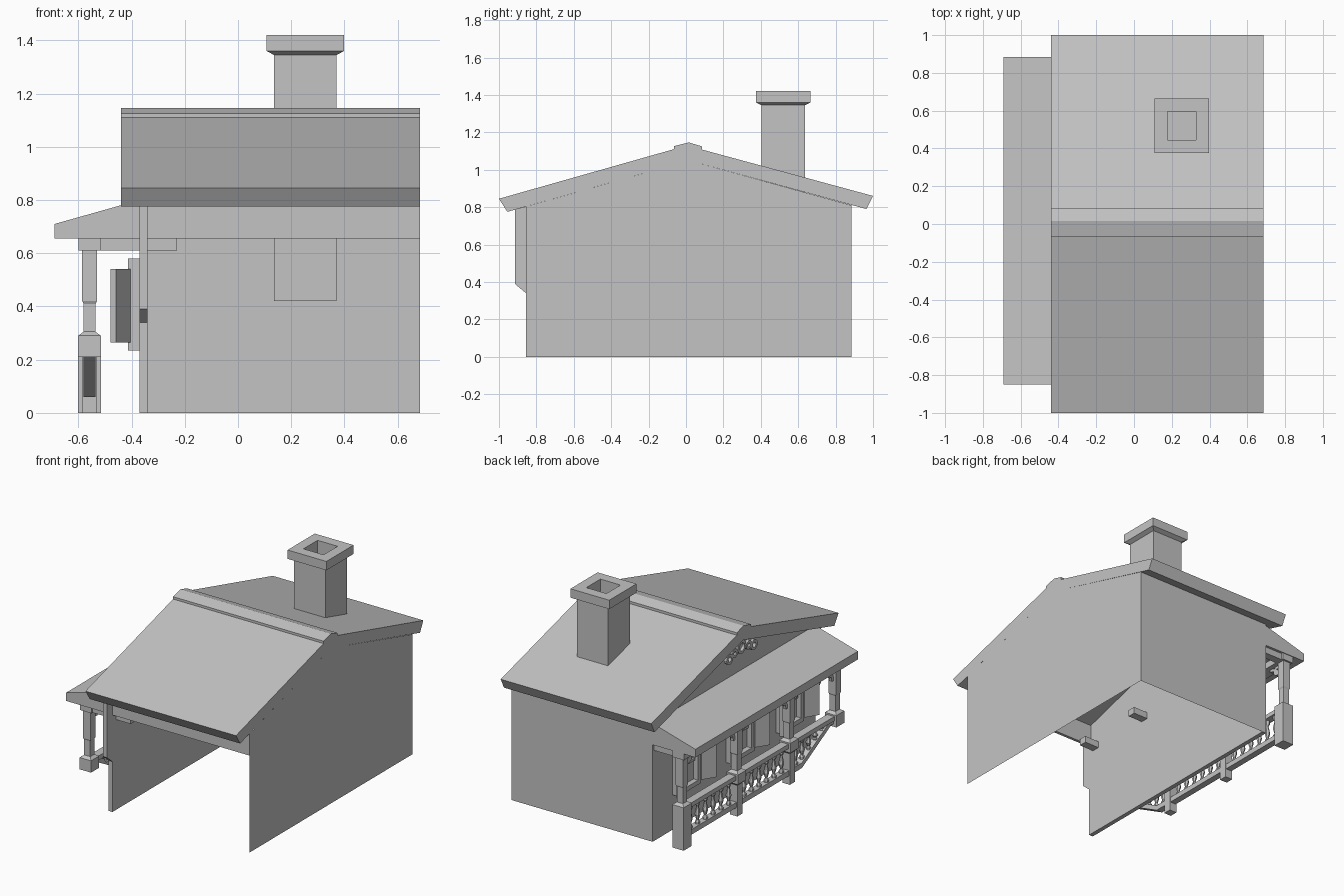
import bpy, bmesh, math
from mathutils import Matrix, Vector

cube = bpy.data.objects.get("Cube")
if cube:
    bpy.data.objects.remove(cube, do_unlink=True)

grey = bpy.data.materials.new("plain_grey")
grey.use_nodes = True
grey.diffuse_color = (0.55, 0.55, 0.55, 1)
grey.node_tree.nodes["Principled BSDF"].inputs["Base Color"].default_value = (0.55, 0.55, 0.55, 1)


def finish(name, bm):
    mesh = bpy.data.meshes.new(name)
    bm.to_mesh(mesh)
    bm.free()
    mesh.materials.append(grey)
    obj = bpy.data.objects.new(name, mesh)
    bpy.context.collection.objects.link(obj)
    return obj


def prism(name, pts, axis, a, b=None):
    """Extrude a flat outline along x or y; with no second end it stays a sheet."""
    bm = bmesh.new()
    place = (lambda p, d: (d, p[0], p[1])) if axis == "x" else (lambda p, d: (p[0], d, p[1]))
    face = bm.faces.new([bm.verts.new(place(p, a)) for p in pts])
    if b is not None:
        new = bmesh.ops.extrude_face_region(bm, geom=[face])["geom"]
        move = Vector(place((0, 0), b - a))
        bmesh.ops.translate(bm, vec=move, verts=[v for v in new if isinstance(v, bmesh.types.BMVert)])
        bmesh.ops.recalc_face_normals(bm, faces=bm.faces)
    return finish(name, bm)


def box(name, x, y, z):
    return prism(name, [(x[0], z[0]), (x[1], z[0]), (x[1], z[1]), (x[0], z[1])], "y", *y)


def stack(name, cx, cy, rings, sides=4):
    """Loft regular rings given as (half width, height)."""
    bm = bmesh.new()
    loops = []
    for r, z in rings:
        rad = r / math.cos(math.pi / sides)
        angles = [(k + 0.5) * math.tau / sides for k in range(sides)]
        loops.append([bm.verts.new((cx + rad * math.cos(t), cy + rad * math.sin(t), z)) for t in angles])
    bm.faces.new(loops[0][::-1])
    bm.faces.new(loops[-1])
    for lo, hi in zip(loops, loops[1:]):
        for k in range(sides):
            j = (k + 1) % sides
            bm.faces.new((lo[k], lo[j], hi[j], hi[k]))
    return finish(name, bm)


def arc(name, cy, cz, r, width, start, end, x, steps=10):
    """Flat curved band standing in the yz plane."""
    angles = [math.radians(start + (end - start) * k / steps) for k in range(steps + 1)]
    pts = [(cy + r * math.cos(t), cz + r * math.sin(t)) for t in angles]
    pts += [(cy + (r - width) * math.cos(t), cz + (r - width) * math.sin(t)) for t in reversed(angles)]
    return prism(name, pts, "x", *x)


# Main roof with ridge cap
prism("main_roof", [(-1, 0.845), (-0.955, 0.775), (0.015, 1.05), (0.965, 0.79), (1, 0.86),
                    (0.085, 1.108), (0.015, 1.125), (-0.065, 1.11)], "x", -0.44, 0.685)
prism("ridge_cap", [(-0.065, 1.108), (-0.065, 1.126), (0.015, 1.146), (0.085, 1.125),
                    (0.085, 1.106), (0.015, 1.12)], "x", -0.44, 0.685)

# Walls, open at the front and below
prism("left_wall", [(-0.855, 0), (0.885, 0), (0.885, 0.81), (0.015, 1.05), (-0.855, 0.803)], "x", 0.685)
prism("porch_wall", [(-0.855, 0), (0.885, 0), (0.885, 0.81), (0.015, 1.05), (-0.915, 0.786),
                     (-0.915, 0.39), (-0.855, 0.34)], "x", -0.37, -0.34)
prism("back_wall", [(-0.37, 0), (0.685, 0), (0.685, 0.81), (-0.37, 0.81)], "y", 0.885)
box("front_header", (-0.36, 0.684), (-0.855, -0.835), (0.655, 0.805))

# Chimney with a flared cap and open flue
stack("chimney", 0.253, 0.52, [(0.117, 0.42), (0.117, 1.345), (0.145, 1.36), (0.145, 1.42),
                               (0.075, 1.42), (0.075, 1.2)])

# Porch roof
prism("porch_roof", [(-0.69, 0.655), (-0.69, 0.71), (-0.36, 0.803), (-0.36, 0.655)], "y", -0.85, 0.885)
POST_X = -0.558
posts = [0.84, 0.26, -0.30, -0.79]
box("porch_beam", (-0.6, -0.515), (-0.83, 0.88), (0.61, 0.655))

# Porch posts, cross beams and curved brackets
shaft = [(0.0425, 0.29), (0.0225, 0.305), (0.0225, 0.41), (0.0275, 0.42), (0.0275, 0.61)]
bases = [[(0.0425, 0)],
         [(0.0275, 0), (0.0275, 0.21), (0.0425, 0.225)],
         [(0.0275, 0), (0.0275, 0.21), (0.0425, 0.225)],
         [(0.0425, 0.21)]]
for y, base in zip(posts, bases):
    stack("porch_post", POST_X, y, base + shaft)
    box("cross_beam", (-0.6, -0.23), (y - 0.0275, y + 0.0275), (0.61, 0.655))
    for side in (-1, 1):
        if (side > 0 and y == posts[0]) or (side < 0 and y == posts[-1]):
            continue
        depth = (POST_X - 0.01, POST_X + 0.01)
        start, end = (90, 180) if side > 0 else (90, 0)
        arc("bracket_curve", y + side * 0.125, 0.512, 0.1, 0.02, start, end, depth)
        arc("bracket_scroll", y + side * 0.06, 0.578, 0.034, 0.02, 0, 360, depth)


# Railings; the front bay's lower rail climbs towards the hanging post
def rail_foot(y):
    return 0.06 + max(0, min(1, (-0.41 - y) / 0.31)) * 0.17


for back, front in zip(posts, posts[1:]):
    box("top_rail", (-0.585, -0.53), (front, back), (0.25, 0.28))
    if front > -0.5:
        box("bottom_rail", (-0.58, -0.535), (front, back), (0.06, 0.095))
    else:
        line = [back, -0.41, -0.72, front]
        pts = [(y, rail_foot(y)) for y in line]
        pts += [(y, rail_foot(y) + 0.035) for y in reversed(line)]
        prism("climbing_rail", pts, "x", -0.58, -0.535)
    count = 7
    for k in range(1, count):
        y = back + (front - back) * k / count
        low, top = rail_foot(y) + 0.03, 0.252
        h = top - low
        if h > 0.03:
            shape = [(0.014, 0), (0.014, 0.12), (0.007, 0.2), (0.016, 0.42), (0.007, 0.75),
                     (0.014, 0.85), (0.014, 1)]
            stack("baluster", POST_X, y, [(r, low + h * t) for r, t in shape], 6)

# Windows with opened shutters
for y in (0.55, -0.02, -0.55):
    half = 0.12
    for side in (-1, 1):
        inner, outer = sorted((y + side * (half - 0.03), y + side * half))
        box("window_jamb", (-0.413, -0.365), (inner, outer), (0.235, 0.58))
        hinge = Vector((-0.405, y + side * half, 0))
        shutter = box("shutter", (-0.025, 0), (0, 0.1), (0.265, 0.54))
        turn = math.radians(32)
        flip = Matrix.Scale(side, 4, (0, 1, 0))
        shutter.data.transform(Matrix.Translation(hinge) @ flip @ Matrix.Rotation(turn, 4, "Z"))
        if side < 0:
            shutter.data.flip_normals()
    for z in ((0.235, 0.265), (0.54, 0.58)):
        box("window_rail", (-0.413, -0.365), (y - half, y + half), z)
    box("window_pane", (-0.378, -0.369), (y - half, y + half), (0.25, 0.56))
    box("window_mullion", (-0.392, -0.37), (y - 0.008, y + 0.008), (0.25, 0.56))
    box("window_crossbar", (-0.39, -0.37), (y - half, y + half), (0.395, 0.41))

# Gable scrollwork below the ridge
for y, z, r in ((0.015, 1.0, 0.045), (0.09, 0.985, 0.03), (-0.06, 0.985, 0.03),
                (0.145, 0.965, 0.035), (-0.115, 0.965, 0.035)):
    arc("gable_scroll", y, z, r, 0.018, 0, 360, (-0.43, -0.41), 14)
